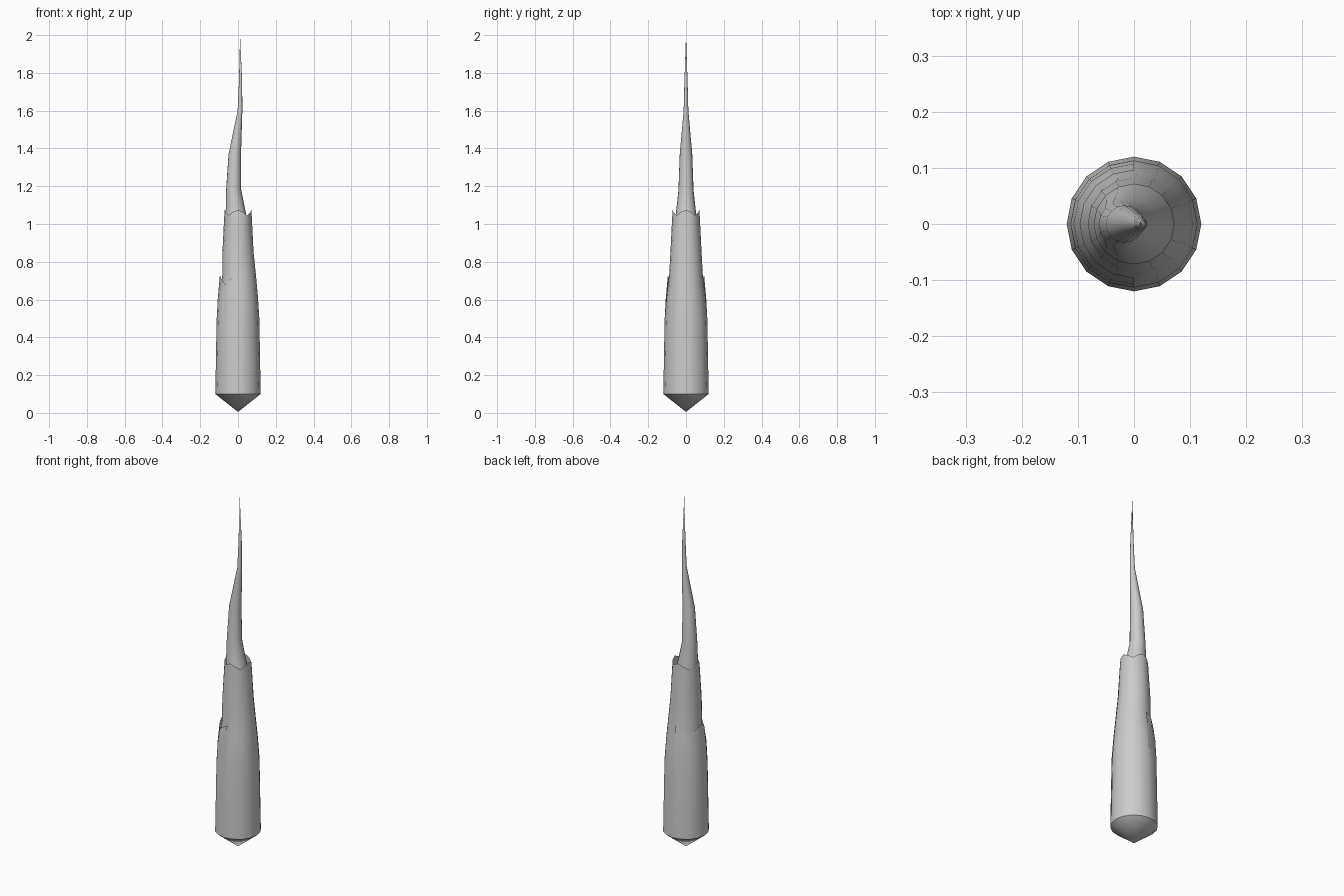
import bpy, bmesh, math

if "Cube" in bpy.data.objects:
    bpy.data.objects.remove(bpy.data.objects["Cube"])

SIDES = 16


def loft(name, rings, start=0, count=SIDES, tip_low=None, tip_high=None, notch=None):
    """Skin rings of (z, centre x, radius); notch = (depth, first, last) cuts V dips in the last ring."""
    bm = bmesh.new()
    closed = count == SIDES
    cols = count if closed else count + 1
    rows = []
    for k, (z, cx, r) in enumerate(rings):
        row = []
        for i in range(cols):
            step = start + i
            a = math.tau * step / SIDES
            dz = 0
            if notch and k == len(rings) - 1:
                dz = notch * (1 - abs(step % 4 - 2) / 2) ** 1.3
            row.append(bm.verts.new((cx + r * math.cos(a), r * math.sin(a), z - dz)))
        rows.append(row)
    for lo, hi in zip(rows, rows[1:]):
        for i in range(count):
            j = (i + 1) % cols
            bm.faces.new((lo[i], lo[j], hi[j], hi[i]))
    for tip, row, flip in ((tip_low, rows[0], True), (tip_high, rows[-1], False)):
        if tip:
            t = bm.verts.new(tip)
            for i in range(count):
                j = (i + 1) % cols
                bm.faces.new((row[j], row[i], t) if flip else (row[i], row[j], t))
    me = bpy.data.meshes.new(name)
    bm.to_mesh(me)
    bm.free()
    ob = bpy.data.objects.new(name, me)
    bpy.context.collection.objects.link(ob)
    bpy.ops.object.select_all(action='DESELECT')
    ob.select_set(True)
    bpy.context.view_layer.objects.active = ob
    bpy.ops.object.shade_smooth_by_angle(angle=math.radians(40))
    return ob


# Main stalk with pointed base and notched open top
loft("stalk", [(0.10, 0, 0.12), (0.50, 0, 0.113), (0.62, 0.003, 0.102),
               (0.73, 0.006, 0.089), (0.85, 0, 0.0825), (1.075, 0, 0.071)],
     tip_low=(0, 0, 0.005), notch=0.03)

# Loose outer leaf wrapped round the left half
loft("outer_leaf", [(0.48, 0, 0.1135), (0.60, 0, 0.1075), (0.73, 0, 0.096)],
     start=4, count=8, notch=0.05)

# Curved spike growing out of the stalk
loft("spike", [(0.90, 0, 0.074), (1.0, -0.006, 0.062), (1.07, -0.013, 0.052),
               (1.18, -0.023, 0.040), (1.37, -0.017, 0.033),
               (1.60, 0.0105, 0.0125), (1.75, 0.0135, 0.0085)],
     tip_high=(0.011, 0, 2.0))
